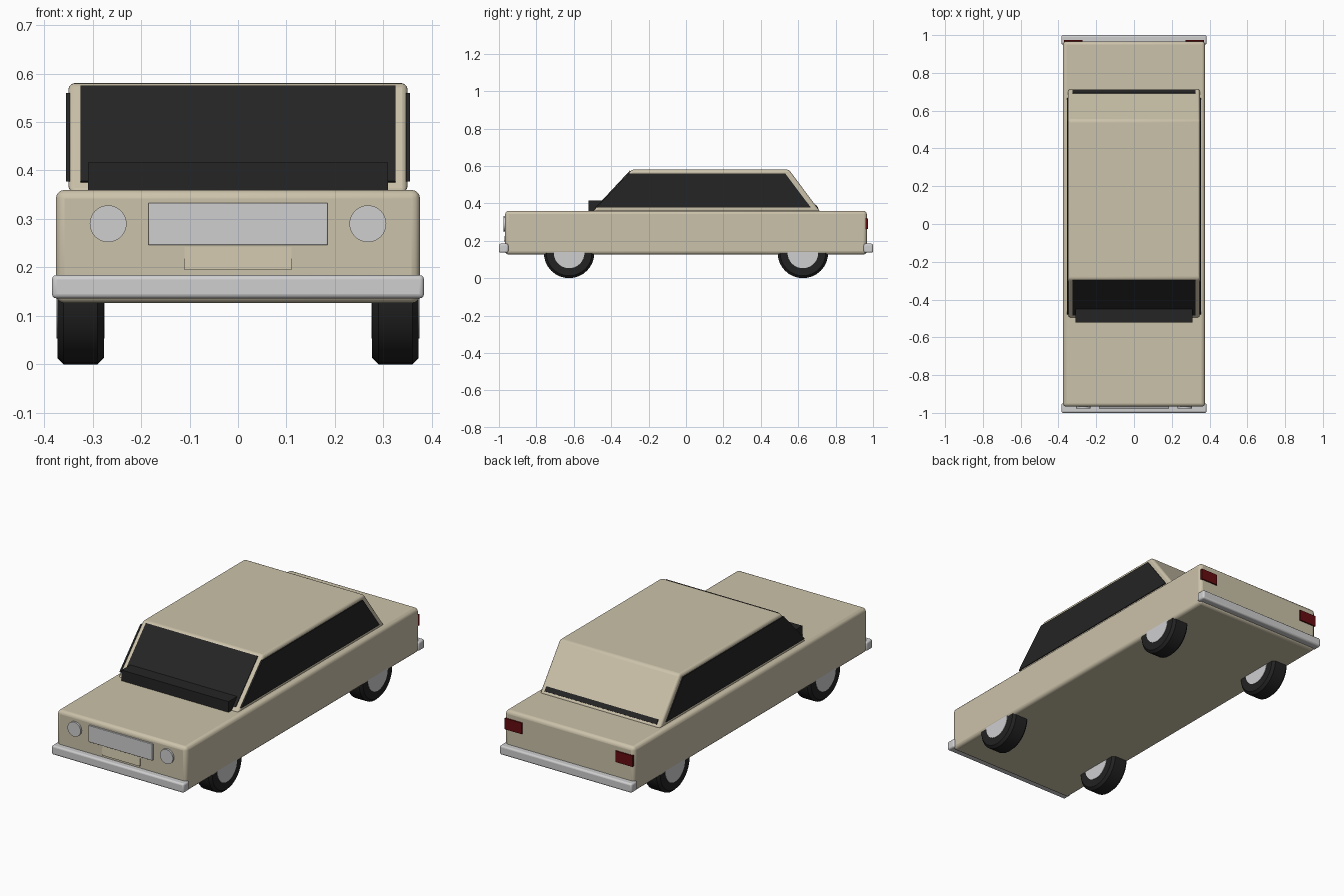
import bpy, bmesh, math
from mathutils import Vector

cube = bpy.data.objects.get("Cube")
if cube:
    bpy.data.objects.remove(cube, do_unlink=True)


def material(name, colour, rough=0.5):
    m = bpy.data.materials.new(name)
    m.use_nodes = True
    m.diffuse_color = (*colour, 1)
    bsdf = m.node_tree.nodes["Principled BSDF"]
    bsdf.inputs["Base Color"].default_value = (*colour, 1)
    bsdf.inputs["Roughness"].default_value = rough
    return m


BEIGE = material("beige paint", (0.60, 0.54, 0.40))
GLASS = material("dark glass", (0.018, 0.018, 0.018))
RUBBER = material("black rubber", (0.016, 0.016, 0.016))
CHROME = material("light grey metal", (0.62, 0.62, 0.63))
RED = material("dark red lamp", (0.13, 0.004, 0.005))


def finish(obj, mat, bevel=0.0, segments=3):
    obj.data.materials.append(mat)
    if bevel:
        mod = obj.modifiers.new("Bevel", "BEVEL")
        mod.width, mod.segments = bevel, segments
        mod.limit_method = "ANGLE"
    bpy.ops.object.select_all(action="DESELECT")
    obj.select_set(True)
    bpy.context.view_layer.objects.active = obj
    bpy.ops.object.shade_smooth_by_angle(angle=math.radians(35))
    return obj


def extrude_x(name, profile, x0, x1, mat, bevel=0.0):
    """Extrude a (y, z) outline from x0 to x1."""
    bm = bmesh.new()
    face = bm.faces.new([bm.verts.new((x0, y, z)) for y, z in profile])
    ext = bmesh.ops.extrude_face_region(bm, geom=[face])
    moved = [v for v in ext["geom"] if isinstance(v, bmesh.types.BMVert)]
    bmesh.ops.translate(bm, verts=moved, vec=(x1 - x0, 0, 0))
    bmesh.ops.recalc_face_normals(bm, faces=bm.faces)
    mesh = bpy.data.meshes.new(name)
    bm.to_mesh(mesh)
    bm.free()
    obj = bpy.data.objects.new(name, mesh)
    bpy.context.collection.objects.link(obj)
    return finish(obj, mat, bevel)


def box(name, x0, x1, y0, y1, z0, z1, mat, bevel=0.0):
    return extrude_x(name, [(y0, z0), (y1, z0), (y1, z1), (y0, z1)], x0, x1, mat, bevel)


def cylinder(name, radius, depth, location, rotation, mat, bevel=0.0, segments=1):
    bpy.ops.mesh.primitive_cylinder_add(vertices=32, radius=radius, depth=depth,
                                        location=location, rotation=rotation)
    obj = bpy.context.object
    obj.name = name
    return finish(obj, mat, bevel, segments)


def slope_plate(name, low, high, t0, t1, lift, half_width, mat):
    """Thin pane lying on the slope from low to high, as (y, z) points."""
    a, b = Vector(low), Vector(high)
    d = b - a
    n = Vector((-d.y, d.x)).normalized()
    if n.x * a.x < 0:
        n = -n
    p, q = a + d * t0, a + d * t1
    extrude_x(name, [p + n * lift, q + n * lift, q - n * 0.004, p - n * 0.004],
              -half_width, half_width, mat)


# Lower body and cabin
box("body", -0.376, 0.376, -0.967, 0.967, 0.126, 0.36, BEIGE, 0.018)
front_low, front_high = (-0.50, 0.355), (-0.29, 0.58)
rear_high, rear_low = (0.55, 0.58), (0.718, 0.355)
extrude_x("cabin", [front_low, front_high, rear_high, rear_low], -0.35, 0.35, BEIGE, 0.012)

# Windows
slope_plate("windscreen", front_low, front_high, 0.09, 0.965, 0.004, 0.325, GLASS)
slope_plate("rear_window_strip", rear_low, rear_high, 0.07, 0.16, 0.004, 0.325, GLASS)
side_outline = [(-0.478, 0.377), (-0.305, 0.56), (0.53, 0.56), (0.668, 0.377)]
for side, s in (("left", 1), ("right", -1)):
    extrude_x(side + "_side_window", side_outline, s * 0.347, s * 0.355, GLASS)

# Cowl at the foot of the windscreen
box("cowl", -0.31, 0.31, -0.522, -0.45, 0.355, 0.416, GLASS)

# Bumpers
box("front_bumper", -0.384, 0.384, -1.0, -0.95, 0.136, 0.184, CHROME, 0.009)
box("rear_bumper", -0.384, 0.384, 0.95, 1.0, 0.136, 0.184, CHROME, 0.009)

# Grille and the tapered panel under it
box("grille", -0.185, 0.185, -0.976, -0.96, 0.246, 0.333, CHROME, 0.002)
extrude_x("front_panel", [(-0.966, 0.25), (-0.973, 0.195), (-0.96, 0.195)], -0.11, 0.11, BEIGE)

# Lamps and wheels, mirrored
for side, s in (("left", 1), ("right", -1)):
    cylinder(side + "_headlight", 0.038, 0.02, (s * 0.268, -0.967, 0.29),
             (math.pi / 2, 0, 0), CHROME)
    box(side + "_tail_light", s * 0.272, s * 0.371, 0.955, 0.974, 0.262, 0.32, RED)
    for end, y in (("front", -0.625), ("rear", 0.625)):
        turn = (0, math.pi / 2, 0)
        centre = (s * 0.325, y, 0.135)
        cylinder(f"{end}_{side}_tyre", 0.135, 0.096, centre, turn, RUBBER, 0.013)
        cylinder(f"{end}_{side}_hub", 0.082, 0.1, centre, turn, CHROME)
